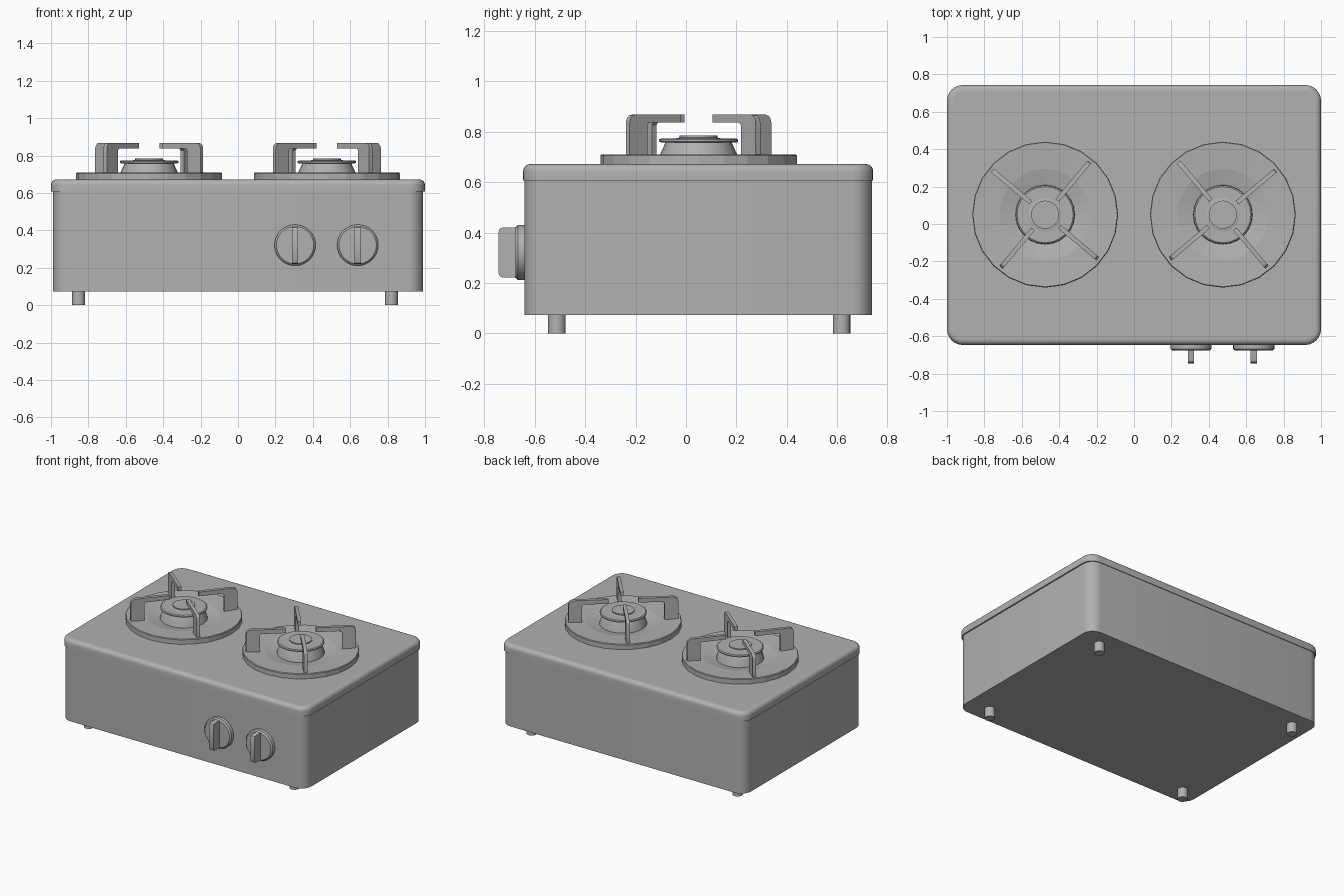
import bpy, bmesh
from math import sin, cos, pi, radians
from mathutils import Matrix, Vector

if "Cube" in bpy.data.objects:
    bpy.data.objects.remove(bpy.data.objects["Cube"])

# Mid-grey enamel shared by every part
enamel = bpy.data.materials.new("grey_enamel")
enamel.diffuse_color = (0.44, 0.44, 0.44, 1)
enamel.use_nodes = True
enamel.node_tree.nodes["Principled BSDF"].inputs["Base Color"].default_value = enamel.diffuse_color


def finish(name, bm, smooth=True):
    bmesh.ops.recalc_face_normals(bm, faces=bm.faces[:])
    me = bpy.data.meshes.new(name)
    bm.to_mesh(me)
    bm.free()
    me.materials.append(enamel)
    ob = bpy.data.objects.new(name, me)
    bpy.context.collection.objects.link(ob)
    if smooth:
        bpy.ops.object.select_all(action='DESELECT')
        ob.select_set(True)
        bpy.context.view_layer.objects.active = ob
        bpy.ops.object.shade_smooth_by_angle(angle=radians(24))
    return ob


def loft(name, rings, matrix=Matrix(), smooth=True):
    """Skin a stack of equal-length point rings and cap both ends."""
    bm = bmesh.new()
    loops = [[bm.verts.new(matrix @ Vector(p)) for p in r] for r in rings]
    n = len(loops[0])
    for a, b in zip(loops, loops[1:]):
        for i in range(n):
            j = (i + 1) % n
            bm.faces.new((a[i], a[j], b[j], b[i]))
    bm.faces.new(loops[0])
    bm.faces.new(loops[-1])
    return finish(name, bm, smooth)


def rounded_rect(hx, hy, r, cy, z, seg=6):
    pts = []
    for k, (sx, sy) in enumerate(((1, 1), (-1, 1), (-1, -1), (1, -1))):
        for i in range(seg + 1):
            a = (k + i / seg) * pi / 2
            pts.append((sx * (hx - r) + r * cos(a), cy + sy * (hy - r) + r * sin(a), z))
    return pts


def lathe(name, profile, matrix=Matrix(), n=24, smooth=True):
    rings = [[(r * cos(2 * pi * i / n), r * sin(2 * pi * i / n), z) for i in range(n)]
             for r, z in profile]
    return loft(name, rings, matrix, smooth)


def plate(name, outline, thick, matrix):
    """Extrude an outline in local XZ to a centred plate along local Y."""
    return loft(name, [[(x, s * thick / 2, z) for x, z in outline] for s in (-1, 1)], matrix)


CY = 0.048

# Main housing and overhanging lid with a rounded top edge
loft("housing", [rounded_rect(0.99, 0.69, 0.08, CY, z) for z in (0.073, 0.625)])
lid = [rounded_rect(0.985, 0.68, 0.075, CY, 0.607), rounded_rect(1.0, 0.695, 0.085, CY, 0.607)]
for i in range(6):
    a = i * pi / 10
    d = 0.03 * (1 - cos(a))
    lid.append(rounded_rect(1.0 - d, 0.695 - d, 0.085 - d, CY, 0.642 + 0.03 * sin(a)))
lid.append(rounded_rect(0.962, 0.657, 0.047, CY, 0.672))
loft("lid", lid)

# Feet
for x in (-0.852, 0.82):
    for y in (-0.513, 0.618):
        lathe("foot", [(0.035, 0), (0.035, 0.08)], Matrix.Translation((x, y, 0)), 16)

# Bracket outline for one pan support: upright leg with an inward finger
arm = [(0.275, 0.695), (0.367, 0.695), (0.367, 0.837), (0.362, 0.854), (0.352, 0.864),
       (0.337, 0.868), (0.10, 0.868), (0.10, 0.837), (0.265, 0.837), (0.275, 0.827)]

# Burners, mirrored left and right
for side, sx in (("left", -1), ("right", 1)):
    base = Matrix.Translation((sx * 0.475, 0.05, 0))
    lathe(side + "_drip_pan", [(0.39, 0.665), (0.39, 0.705), (0.386, 0.71), (0.38, 0.71),
                               (0.245, 0.703), (0.155, 0.684)], base, smooth=False)
    lathe(side + "_burner_cone", [(0.16, 0.68), (0.153, 0.71), (0.13, 0.761)], base)
    lathe(side + "_burner_head", [(0.145, 0.757), (0.157, 0.761), (0.157, 0.769),
                                  (0.15, 0.774), (0.11, 0.774)], base)
    lathe(side + "_burner_cap", [(0.11, 0.77), (0.075, 0.777), (0.075, 0.785)], base)
    for k in range(4):
        turn = Matrix.Rotation(radians(90 * k + 45 - 5 * sx), 4, 'Z')
        plate(side + "_pan_support", arm, 0.024, base @ turn)

# Control knobs: round base disc with an upright grip
grip = [(0.63, -0.1), (0.726, -0.1), (0.739, -0.095), (0.745, -0.08),
        (0.745, 0.08), (0.739, 0.095), (0.726, 0.1), (0.63, 0.1)]
for x in (0.305, 0.64):
    place = Matrix.Translation((x, 0, 0.321))
    lathe("knob_base", [(0.11, 0.63), (0.11, 0.667), (0.10, 0.677)],
          place @ Matrix.Rotation(pi / 2, 4, 'X'), 32)
    plate("knob_grip", grip, 0.034, place @ Matrix.Rotation(-pi / 2, 4, 'Z'))
